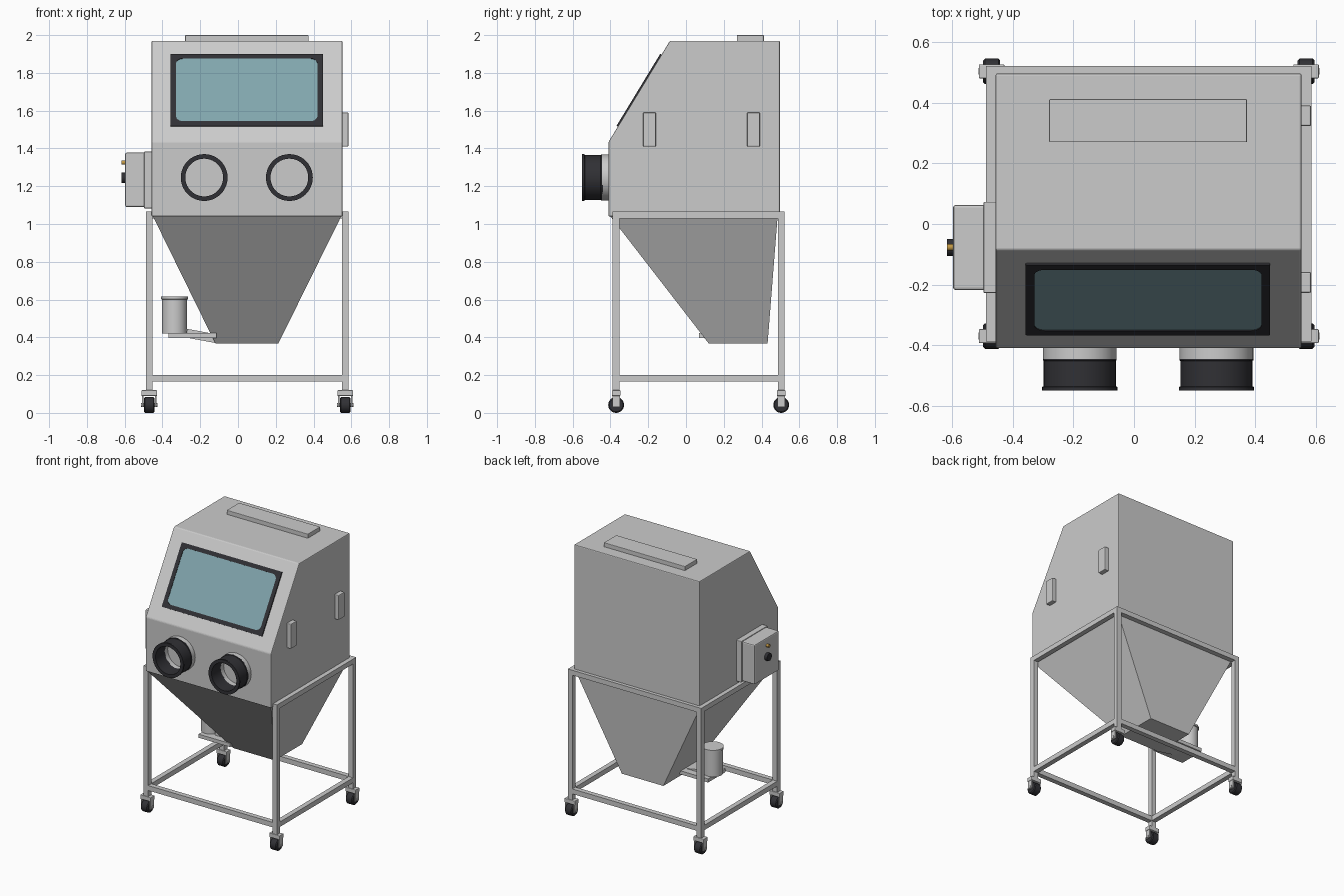
import bpy, bmesh, math
from mathutils import Matrix, Vector

if "Cube" in bpy.data.objects:
    bpy.data.objects.remove(bpy.data.objects["Cube"])


def material(name, col):
    m = bpy.data.materials.new(name)
    m.diffuse_color = (*col, 1)
    m.use_nodes = True
    m.node_tree.nodes["Principled BSDF"].inputs["Base Color"].default_value = m.diffuse_color
    return m


DARK = material("black_rubber", (0.03, 0.03, 0.035))
GLASS = material("tinted_glass", (0.22, 0.38, 0.42))
BRASS = material("brass", (0.55, 0.32, 0.06))


def finish(name, bm, mat=None, bevel=0.0, smooth=False):
    bmesh.ops.recalc_face_normals(bm, faces=bm.faces)
    me = bpy.data.meshes.new(name)
    bm.to_mesh(me)
    bm.free()
    ob = bpy.data.objects.new(name, me)
    bpy.context.collection.objects.link(ob)
    if mat:
        me.materials.append(mat)
    if bevel:
        mod = ob.modifiers.new("bevel", 'BEVEL')
        mod.width, mod.segments, mod.limit_method = bevel, 2, 'ANGLE'
    if smooth:
        bpy.ops.object.select_all(action='DESELECT')
        ob.select_set(True)
        bpy.context.view_layer.objects.active = ob
        bpy.ops.object.shade_smooth_by_angle(angle=math.radians(35))
    return ob


def box(name, x, y, z, mat=None, bevel=0.0):
    bm = bmesh.new()
    size = (x[1] - x[0], y[1] - y[0], z[1] - z[0])
    mid = ((x[0] + x[1]) / 2, (y[0] + y[1]) / 2, (z[0] + z[1]) / 2)
    bmesh.ops.create_cube(bm, size=1, matrix=Matrix.Translation(mid) @ Matrix.Diagonal((*size, 1)))
    return finish(name, bm, mat, bevel)


def prism(name, profile, lo, hi, to3d, mat=None, bevel=0.0):
    bm = bmesh.new()
    a, b = ([bm.verts.new(to3d(p, q, d)) for p, q in profile] for d in (lo, hi))
    bm.faces.new(a)
    bm.faces.new(b)
    n = len(a)
    for i in range(n):
        bm.faces.new((a[i], a[(i + 1) % n], b[(i + 1) % n], b[i]))
    return finish(name, bm, mat, bevel)


AXIS = {'X': Matrix.Rotation(math.pi / 2, 4, 'Y'), 'Y': Matrix.Rotation(-math.pi / 2, 4, 'X'), 'Z': Matrix()}


def lathe(name, profile, origin, axis, mat=None, seg=40, closed=False):
    # profile is (radius, height along axis); open profiles get end caps
    bm = bmesh.new()
    rings = [[bm.verts.new((r * math.cos(2 * math.pi * k / seg), r * math.sin(2 * math.pi * k / seg), h))
              for k in range(seg)] for r, h in profile]
    m = len(rings)
    for i in range(m if closed else m - 1):
        a, b = rings[i], rings[(i + 1) % m]
        for k in range(seg):
            j = (k + 1) % seg
            bm.faces.new((a[k], a[j], b[j], b[k]))
    if not closed:
        bm.faces.new(rings[0])
        bm.faces.new(rings[-1])
    bmesh.ops.transform(bm, matrix=Matrix.Translation(origin) @ AXIS[axis], verts=bm.verts)
    return finish(name, bm, mat, smooth=True)


def rounded_rect(w, h, r, n=6):
    pts = []
    for q, (sx, sy) in enumerate(((1, 1), (-1, 1), (-1, -1), (1, -1))):
        for k in range(n + 1):
            a = math.pi / 2 * (q + k / n)
            pts.append((sx * (w / 2 - r) + r * math.cos(a), sy * (h / 2 - r) + r * math.sin(a)))
    return pts


# Cabinet body with sloped front
XL, XR = -0.457, 0.553
box_profile = [(-0.41, 1.04), (-0.41, 1.435), (-0.085, 1.97), (0.497, 1.97), (0.497, 1.04)]
prism("cabinet", box_profile, XL, XR, lambda p, q, d: (d, p, q), bevel=0.006)

# Tapered hopper
bm = bmesh.new()
top = [bm.verts.new(v) for v in ((-0.45, -0.4, 1.04), (0.546, -0.4, 1.04), (0.546, 0.485, 1.04), (-0.45, 0.485, 1.04))]
low = [bm.verts.new(v) for v in ((-0.12, 0.12, 0.368), (0.214, 0.12, 0.368), (0.214, 0.432, 0.368), (-0.12, 0.432, 0.368))]
bm.faces.new(top)
bm.faces.new(low)
for i in range(4):
    bm.faces.new((top[i], top[(i + 1) % 4], low[(i + 1) % 4], low[i]))
finish("hopper", bm)

# Window frame and glass on the slope
v = Vector((0, 0.325, 0.535)).normalized()
nrm = Vector((1, 0, 0)).cross(v)
centre = Vector((0.046, -0.245, 1.7065))


def on_slope(p, q, d):
    return centre + Vector((p, 0, 0)) + v * q + nrm * d


outer, inner = rounded_rect(0.807, 0.446, 0.004), rounded_rect(0.75, 0.388, 0.035)
bm = bmesh.new()
loops = [[bm.verts.new(on_slope(p, q, d)) for p, q in pts]
         for pts, d in ((outer, -0.004), (outer, 0.008), (inner, 0.008), (inner, -0.004))]
n = len(outer)
for a in range(4):
    for i in range(n):
        j = (i + 1) % n
        A, B = loops[a], loops[(a + 1) % 4]
        bm.faces.new((A[i], A[j], B[j], B[i]))
finish("window_frame", bm, DARK)
prism("window_glass", inner, -0.003, 0.005, on_slope, GLASS)

# Arm ports: grey flange and ribbed black cuff
for side, x in (("left", -0.179), ("right", 0.272)):
    lathe(side + "_port_flange", [(0.122, 0), (0.122, 0.04), (0.1, 0.04), (0.1, 0)],
          (x, -0.445, 1.246), 'Y', closed=True)
    lathe(side + "_port_cuff", [(0.124, 0), (0.124, 0.012), (0.119, 0.014), (0.119, 0.098), (0.122, 0.1),
                                (0.122, 0.11), (0.1, 0.11), (0.1, 0)],
          (x, -0.55, 1.246), 'Y', DARK, closed=True)

# Roof light, side door handles
box("roof_light", (-0.28, 0.373), (0.27, 0.412), (1.965, 2.0), bevel=0.003)
for i, y in enumerate((-0.193, 0.357)):
    box(f"door_latch_{i}", (0.548, 0.585), (y - 0.034, y + 0.034), (1.41, 1.59), bevel=0.005)

# Control box on the left with knob and lamp
box("control_backplate", (-0.497, -0.45), (-0.228, 0.073), (1.083, 1.383), bevel=0.004)
box("control_box", (-0.597, -0.49), (-0.218, 0.063), (1.09, 1.378), bevel=0.008)
lathe("control_knob", [(0.028, 0), (0.026, 0.025)], (-0.594, -0.077, 1.244), 'X', DARK, 24).scale.x = 1
for o, r, z, m in (("control_knob", 0.028, 1.244, DARK), ("control_lamp", 0.011, 1.325, BRASS)):
    if o == "control_knob":
        bpy.data.objects.remove(bpy.data.objects[o])
    lathe(o, [(r, -0.618), (r, -0.59)], (0, -0.077, z), 'X', m, 24)

# Stand: legs, rails and casters
LX, LY, T = (-0.47, 0.568), (-0.37, 0.504), 0.018
for i, x in enumerate(LX):
    for j, y in enumerate(LY):
        tag = ("left", "right")[i] + ("_front", "_back")[j]
        box(tag + "_leg", (x - T, x + T), (y - T, y + T), (0.11, 1.065))
        box(tag + "_caster_plate", (x - 0.042, x + 0.042), (y - 0.023, y + 0.023), (0.09, 0.12), bevel=0.003)
        for s in (-1, 1):
            cx = x + s * 0.035
            box(tag + "_caster_fork", (cx - 0.004, cx + 0.004), (y - 0.02, y + 0.02), (0.03, 0.1))
        lathe(tag + "_caster_wheel", [(0.036, -0.028), (0.042, -0.022), (0.042, 0.022), (0.036, 0.028)],
              (x, y, 0.042), 'X', DARK, 28)
        lathe(tag + "_caster_axle", [(0.011, -0.044), (0.011, 0.044)], (x, y, 0.042), 'X', None, 12)
    for name, z in (("lower", 0.165), ("upper", 1.029)):
        box(("left", "right")[i] + f"_{name}_rail", (x - T, x + T), (LY[0] + T, LY[1] - T), (z, z + 2 * T))
for name, y, z in (("front_lower", LY[0], 0.165), ("back_lower", LY[1], 0.165), ("back_upper", LY[1], 1.029)):
    box(name + "_rail", (LX[0] + T, LX[1] - T), (y - T, y + T), (z, z + 2 * T))

# Media canister, its shelf and the chute into the hopper
box("canister_shelf", (-0.367, -0.113), (0.07, 0.27), (0.397, 0.423))
lathe("canister", [(0.066, 0.42), (0.066, 0.6), (0.071, 0.602), (0.071, 0.617)], (-0.336, 0.17, 0), 'Z')
prism("canister_chute", [(-0.27, 0.445), (-0.135, 0.42), (-0.12, 0.37), (-0.265, 0.397)], 0.12, 0.22,
      lambda p, q, d: (p, d, q))
